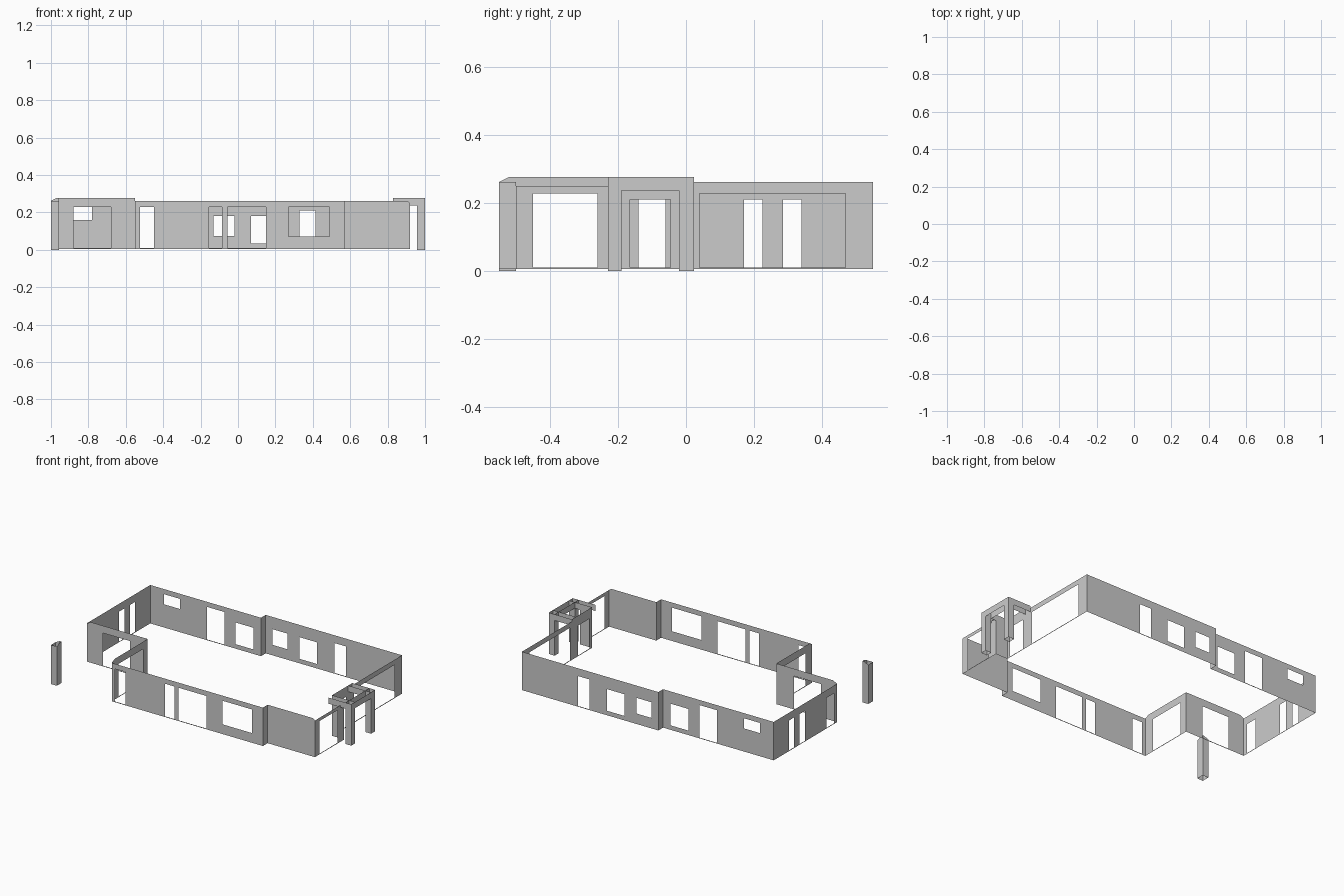
import bpy, bmesh

if "Cube" in bpy.data.objects:
    bpy.data.objects.remove(bpy.data.objects["Cube"])

BASE, EAVE, LOW, HIGH = 0.005, 0.262, 0.25, 0.277


def finish(bm, name):
    bmesh.ops.remove_doubles(bm, verts=bm.verts, dist=1e-5)
    me = bpy.data.meshes.new(name)
    bm.to_mesh(me)
    bm.free()
    ob = bpy.data.objects.new(name, me)
    bpy.context.collection.objects.link(ob)
    return ob


def quad(bm, pts):
    bm.faces.new([bm.verts.new(p) for p in pts])


def height(top, u):
    for (u0, z0), (u1, z1) in zip(top, top[1:]):
        if u0 <= u <= u1:
            return z0 + (z1 - z0) * (u - u0) / (u1 - u0)
    return top[-1][1]


def wall(name, axis, pos, top, openings=(), base=BASE):
    """Thin wall sheet along an axis; top = (u, z) profile, openings = (u0, u1, z0, z1)."""
    bm = bmesh.new()

    def P(u, z):
        return (u, pos, z) if axis == 'x' else (pos, u, z)

    cuts = sorted({u for u, _ in top} | {u for o in openings for u in o[:2]})
    for a, b in zip(cuts, cuts[1:]):
        ta, tb = height(top, a), height(top, b)
        hole = next((o for o in openings if o[0] <= a and b <= o[1]), None)
        if hole:
            quad(bm, [P(a, base), P(b, base), P(b, hole[2]), P(a, hole[2])])
            quad(bm, [P(a, hole[3]), P(b, hole[3]), P(b, tb), P(a, ta)])
        else:
            quad(bm, [P(a, base), P(b, base), P(b, tb), P(a, ta)])
    return finish(bm, name)


def flat(a, b, z=EAVE):
    return [(a, z), (b, z)]


# Front walls with a shallow step
wall("front_wall_main", 'x', -0.55, flat(-0.55, 0.57), [
    (-0.525, -0.45, 0.01, 0.228), (-0.155, -0.085, 0.01, 0.228),
    (-0.055, 0.15, 0.01, 0.228), (0.27, 0.49, 0.07, 0.228)])
wall("front_wall_step", 'y', 0.57, flat(-0.55, -0.5))
wall("front_wall_right", 'x', -0.5, [(0.57, EAVE), (0.905, EAVE), (0.92, LOW)])

# Back walls with a shallow step
wall("back_wall_left", 'x', 0.5, flat(-1, -0.18), [
    (-0.9, -0.78, 0.16, 0.228), (-0.58, -0.45, 0.01, 0.228),
    (-0.367, -0.234, 0.035, 0.18)])
wall("back_wall_step", 'y', -0.18, flat(0.5, 0.55))
wall("back_wall_right", 'x', 0.55, flat(-0.18, 0.83), [
    (-0.13, -0.018, 0.075, 0.18), (0.07, 0.2, 0.035, 0.18),
    (0.33, 0.415, 0.01, 0.21)])

# Left wall and recessed corner porch
wall("left_wall", 'y', -1, flat(-0.17, 0.5), [
    (-0.14, -0.06, 0.01, 0.21), (0.17, 0.225, 0.01, 0.21), (0.285, 0.34, 0.01, 0.21)])
wall("porch_back_wall", 'x', -0.17, [(-1, EAVE), (-0.97, HIGH), (-0.55, HIGH)],
     [(-0.88, -0.68, 0.01, 0.228)])
wall("porch_side_wall", 'y', -0.55, [(-0.55, EAVE), (-0.52, HIGH), (-0.17, HIGH)],
     [(-0.48, -0.22, 0.01, 0.228)])

# Right walls and entry door wall
wall("right_wall_front", 'y', 0.92, flat(-0.5, -0.19, LOW), [(-0.45, -0.26, 0.01, 0.228)])
wall("entry_return_wall", 'x', -0.19, flat(0.83, 0.92, HIGH))
wall("entry_door_wall", 'y', 0.83, flat(-0.19, 0.02, HIGH), [(-0.165, -0.045, 0.01, 0.21)])
wall("right_wall_back", 'y', 0.83, flat(0.02, 0.55), [(0.04, 0.47, 0.01, 0.228)])

# Porch corner post: outer faces follow the eave slope
slope_x = [(-1, EAVE), (-0.97, HIGH), (-0.957, HIGH)]
slope_y = [(-0.55, EAVE), (-0.52, HIGH), (-0.5, HIGH)]
wall("porch_post_front", 'x', -0.55, flat(-1, -0.957), base=0)
wall("porch_post_left", 'y', -1, flat(-0.55, -0.5), base=0)
wall("porch_post_back", 'x', -0.5, slope_x, base=0)
wall("porch_post_right", 'y', -0.957, slope_y, base=0)

# Entry portico: two open-topped posts with beams
BEAM = 0.236
for side, (y0, y1) in {"front": (-0.23, -0.19), "back": (-0.02, 0.023)}.items():
    for y in (y0, y1):
        wall(f"portico_{side}_post_side", 'x', y, flat(0.957, 1, HIGH), base=0)
        wall(f"portico_{side}_beam", 'x', y, flat(0.83, 0.957, HIGH), base=BEAM)
    for x in (0.957, 1):
        wall(f"portico_{side}_post_face", 'y', x, flat(y0, y1, BEAM), base=0)
for x in (0.957, 1):
    wall("portico_cross_beam", 'y', x, flat(-0.23, 0.023, HIGH), base=BEAM)
